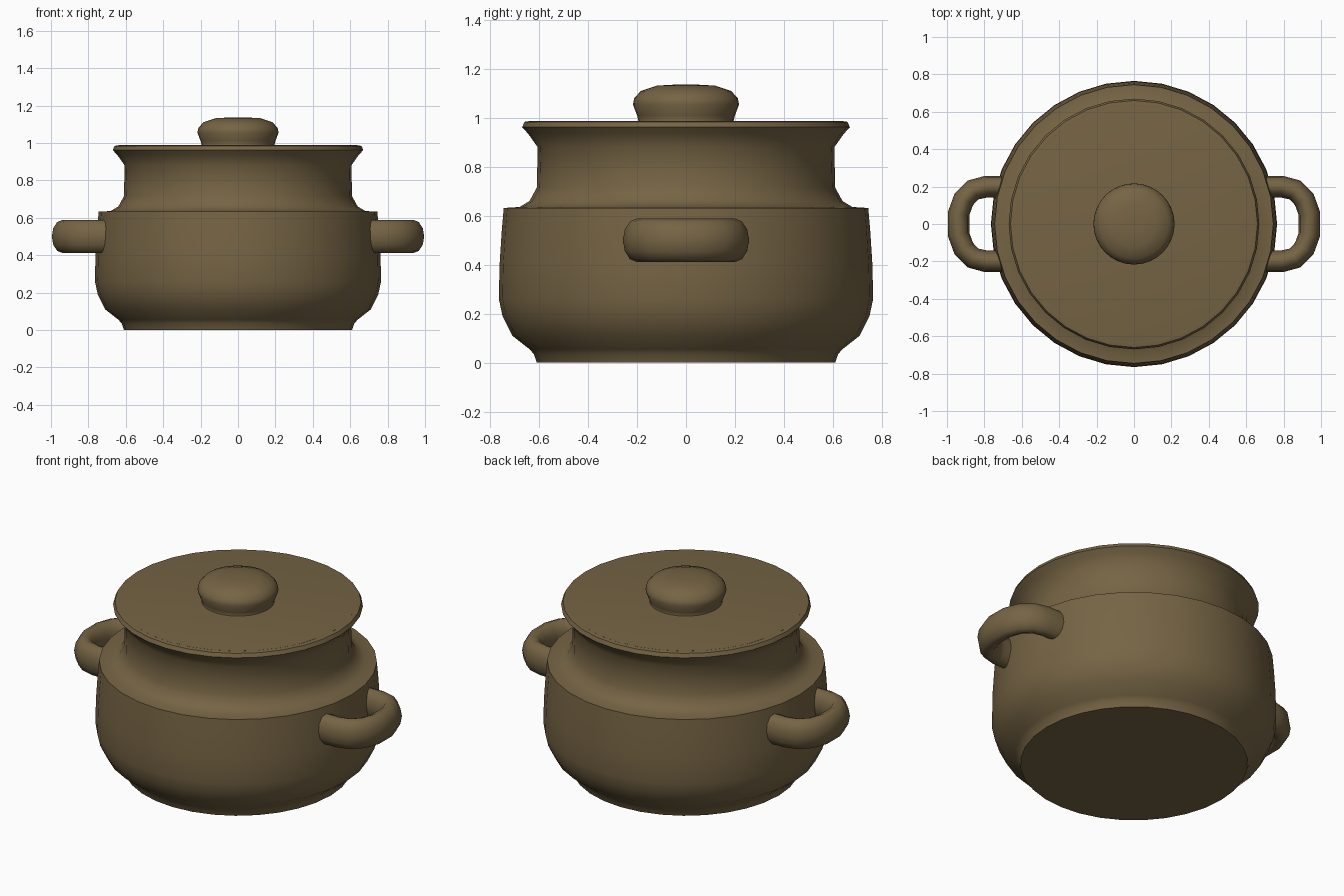
import bpy, bmesh, math
from mathutils import Vector

if "Cube" in bpy.data.objects:
    bpy.data.objects.remove(bpy.data.objects["Cube"])

clay = bpy.data.materials.new("brown_clay")
clay.diffuse_color = (0.18, 0.127, 0.058, 1)
clay.use_nodes = True
clay.node_tree.nodes["Principled BSDF"].inputs["Base Color"].default_value = clay.diffuse_color


def finish(name, bm, angle):
    bmesh.ops.recalc_face_normals(bm, faces=bm.faces)
    mesh = bpy.data.meshes.new(name)
    bm.to_mesh(mesh)
    bm.free()
    obj = bpy.data.objects.new(name, mesh)
    bpy.context.collection.objects.link(obj)
    mesh.materials.append(clay)
    bpy.ops.object.select_all(action='DESELECT')
    obj.select_set(True)
    bpy.context.view_layer.objects.active = obj
    bpy.ops.object.shade_smooth_by_angle(angle=math.radians(angle))
    return obj


def skin(bm, rings, closed_ends):
    n = len(rings[0])
    for a, b in zip(rings, rings[1:]):
        for i in range(n):
            j = (i + 1) % n
            bm.faces.new((a[i], a[j], b[j], b[i]))
    if closed_ends:
        bm.faces.new(rings[0])
        bm.faces.new(rings[-1])


def lathe(name, profile, sides=32, angle=50):
    bm = bmesh.new()
    rings = [[bm.verts.new((r * math.cos(math.tau * i / sides),
                            r * math.sin(math.tau * i / sides), z))
              for i in range(sides)] for r, z in profile]
    skin(bm, rings, True)
    return finish(name, bm, angle)


# Round body with shoulder, neck and flared rim
lathe("pot_body", [
    (0.61, 0.0), (0.622, 0.035), (0.64, 0.055), (0.71, 0.11), (0.75, 0.19),
    (0.765, 0.26), (0.762, 0.40), (0.753, 0.54), (0.745, 0.632),
    (0.68, 0.636), (0.64, 0.66), (0.61, 0.715), (0.606, 0.88),
    (0.645, 0.935), (0.67, 0.962), (0.66, 0.984), (0.635, 0.988)])

# Lid set slightly into the rim
lathe("lid", [
    (0.62, 0.93), (0.638, 0.988), (0.615, 0.985), (0.595, 0.962),
    (0.56, 0.952), (0.40, 0.966), (0.20, 0.978)])

# Lid knob
lathe("lid_knob", [
    (0.205, 0.965), (0.195, 0.99), (0.20, 1.01), (0.217, 1.055),
    (0.212, 1.08), (0.185, 1.11), (0.12, 1.132), (0.05, 1.136)])

# Loop handles: oval tube swept along half a path, mirrored front to back
half = [(0.69, 0.20), (0.79, 0.20), (0.86, 0.182), (0.91, 0.132), (0.938, 0.055)]
path = [Vector((x, y, 0.5)) for x, y in half]
path += [Vector((x, -y, 0.5)) for x, y in reversed(half)]
for name, side in (("right_handle", 1), ("left_handle", -1)):
    bm = bmesh.new()
    rings = []
    for k, p in enumerate(path):
        t = (path[min(k + 1, len(path) - 1)] - path[max(k - 1, 0)]).normalized()
        out = Vector((-t.y, t.x, 0))
        ring = []
        for i in range(12):
            a = math.tau * i / 12
            c = p + out * 0.058 * math.cos(a) + Vector((0, 0, 0.089 * math.sin(a)))
            ring.append(bm.verts.new((c.x * side, c.y, c.z)))
        rings.append(ring)
    skin(bm, rings, True)
    finish(name, bm, 60)
